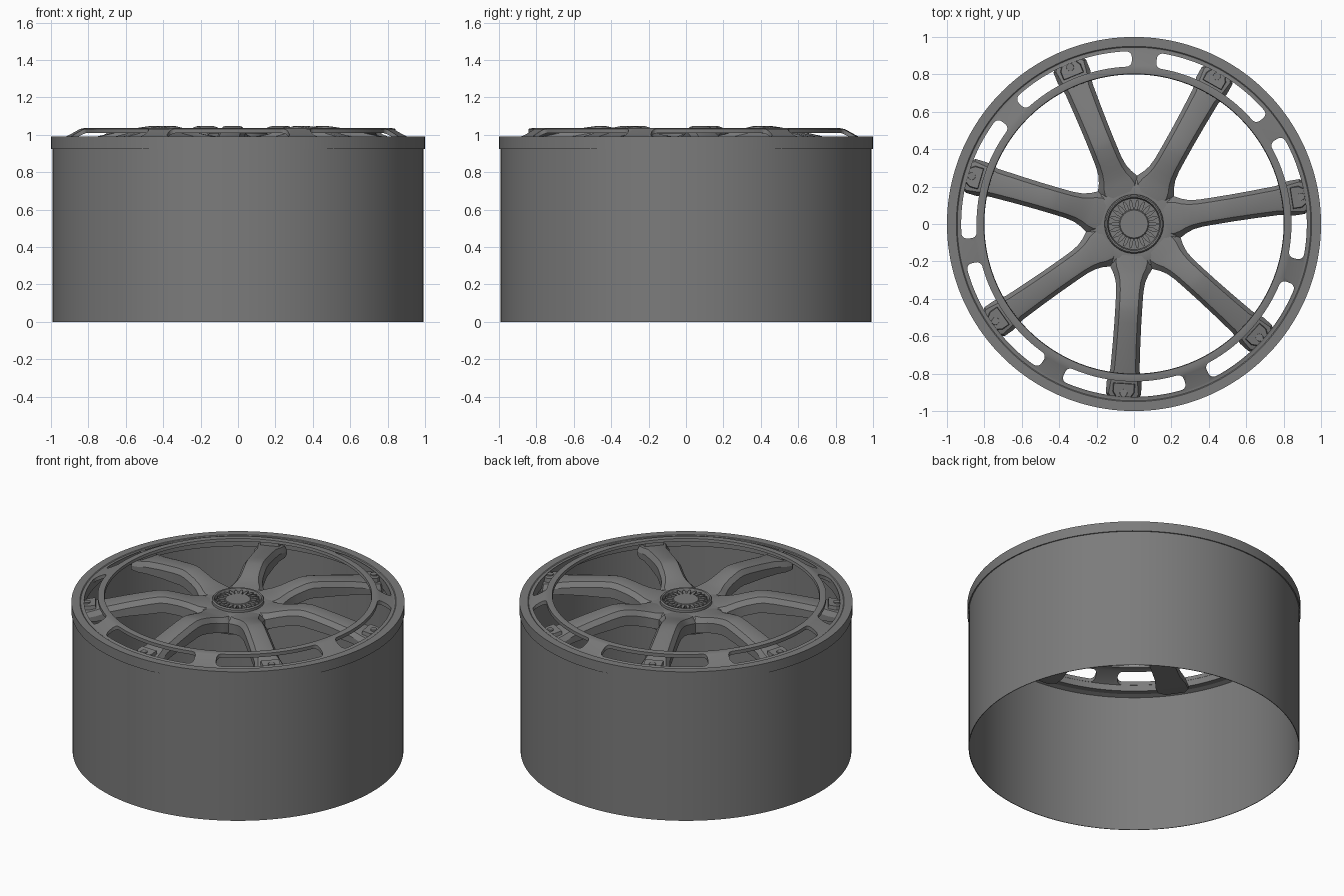
import bpy, bmesh
from math import sin, cos, pi, radians
from mathutils import Matrix

if "Cube" in bpy.data.objects:
    bpy.data.objects.remove(bpy.data.objects["Cube"])

N = 7
START = radians(9.3)
STEP = 2 * pi / N
DARK = bpy.data.materials.new("dark_grey")
DARK.diffuse_color = (.2, .2, .2, 1)
DARK.use_nodes = True
DARK.node_tree.nodes["Principled BSDF"].inputs["Base Color"].default_value = DARK.diffuse_color


def finish(bm, name, smooth=30):
    bmesh.ops.recalc_face_normals(bm, faces=bm.faces)
    me = bpy.data.meshes.new(name)
    bm.to_mesh(me)
    bm.free()
    me.materials.append(DARK)
    ob = bpy.data.objects.new(name, me)
    bpy.context.collection.objects.link(ob)
    bpy.ops.object.select_all(action='DESELECT')
    ob.select_set(True)
    bpy.context.view_layer.objects.active = ob
    if smooth:
        bpy.ops.object.shade_smooth_by_angle(angle=radians(smooth))
    return ob


def lathe(name, profile, seg=128):
    """Revolve a closed (r, z) profile around z."""
    bm = bmesh.new()
    rings = [[bm.verts.new((r * cos(2 * pi * i / seg), r * sin(2 * pi * i / seg), z))
              for r, z in profile] for i in range(seg)]
    n = len(profile)
    for i in range(seg):
        a, b = rings[i], rings[(i + 1) % seg]
        for j in range(n):
            k = (j + 1) % n
            bm.faces.new((a[j], a[k], b[k], b[j]))
    bmesh.ops.dissolve_degenerate(bm, dist=1e-5, edges=bm.edges)
    bmesh.ops.remove_doubles(bm, verts=bm.verts, dist=1e-5)
    return finish(bm, name)


def loft(bm, sections, mat):
    """Skin a list of equal-length point loops and cap both ends."""
    loops = [[bm.verts.new(mat @ Matrix.Translation(p).translation) for p in s] for s in sections]
    n = len(loops[0])
    for a, b in zip(loops, loops[1:]):
        for j in range(n):
            k = (j + 1) % n
            bm.faces.new((a[j], a[k], b[k], b[j]))
    bm.faces.new(loops[0])
    bm.faces.new(loops[-1])


def spin(k):
    return Matrix.Rotation(START + k * STEP, 4, 'Z')


# Open thin-walled barrel
lathe("barrel", [(.993, 0), (.993, .94), (.95, .94), (.95, .93), (.989, .915), (.989, 0)])

# Rim lip and sloped face ring
ring = lathe("rim_ring", [
    (1, .925), (1, .99), (.95, .99), (.945, .986), (.93, .986), (.85, 1.03), (.825, 1.035),
    (.803, 1.033), (.80, 1.015), (.84, 1.01), (.925, .965), (.925, .925)], 168)

# Rounded arc slots between the webs
bm = bmesh.new()
R0, R1, C, HALF = .842, .924, .03, radians(21.4)
for k in range(N):
    outline = []
    for rr, s in ((R1, 1), (R0, -1)):
        rc = rr - C * s
        ha = HALF - C / rc
        for end in (-1, 1):
            e = end * s
            for i in range(6):
                t = i / 5 * pi / 2 if end == 1 else (1 - i / 5) * pi / 2
                outline.append((rc + s * C * cos(t), e * (ha + C * sin(t) / rc)))
            if end == -1:
                for i in range(1, 24):
                    outline.append((rr, e * ha * (1 - 2 * i / 24)))
    loft(bm, [[(r * cos(a), r * sin(a), z) for r, a in outline] for z in (.9, 1.1)], spin(k))
cutter = finish(bm, "slot_cutter", 0)
cutter.hide_render = True
mod = ring.modifiers.new("slots", 'BOOLEAN')
mod.operation = 'DIFFERENCE'
mod.solver = 'EXACT'
mod.object = cutter
bpy.context.view_layer.objects.active = ring
bpy.ops.object.modifier_apply(modifier="slots")
bpy.data.objects.remove(cutter)

# Spokes: (radius, top z, top half width, bottom half width, depth)
path = [(.13, .985, .06, .085, .10), (.20, .994, .085, .115, .10), (.235, .998, .078, .112, .10),
        (.27, 1.006, .064, .093, .10), (.31, 1.017, .055, .079, .10),
        (.36, 1.031, .051, .073, .10), (.43, 1.046, .050, .072, .10), (.47, 1.048, .050, .072, .10),
        (.53, 1.04, .050, .072, .10), (.65, 1.018, .052, .074, .09), (.78, .99, .056, .078, .08),
        (.85, .972, .072, .094, .07), (.91, .958, .08, .094, .06), (.955, .945, .05, .06, .04)]
bm = bmesh.new()
for k in range(N):
    loft(bm, [[(r, -b, z - d), (r, -b, z - .035), (r, -t, z - .004), (r, -t * .7, z),
               (r, t * .7, z), (r, t, z - .004), (r, b, z - .035), (r, b, z - d)]
              for r, z, t, b, d in path], spin(k))
finish(bm, "spokes")

# Bolt pads and bolts at the spoke tips
bm = bmesh.new()
pad = [(.85, -.062), (.90, -.062), (.94, -.036), (.94, .036), (.90, .062), (.85, .062)]
for k in range(N):
    low = [(r, y, .94) for r, y in pad]
    top = [(.895 + (r - .895) * .88, y * .88, .992 - (r - .85) * .15) for r, y in pad]
    loft(bm, [low, top], spin(k))
finish(bm, "bolt_pads", 0)
bm = bmesh.new()
for k in range(N):
    bmesh.ops.create_cone(bm, cap_ends=True, segments=16, radius1=.023, radius2=.020, depth=.04,
                          matrix=spin(k) @ Matrix.Translation((.905, 0, .972)))
finish(bm, "bolts")

# Hub body
lathe("hub", [(0, .985), (.16, .990), (.20, .990), (.23, .98), (.25, .955), (.258, .92),
              (.258, .89), (0, .89)], 84)

# Centre cap: raised lip, dished floor, middle disc
lathe("cap_lip", [(.158, .98), (.157, 1.006), (.150, 1.014), (.142, 1.012), (.136, .998), (.136, .98)], 96)
lathe("cap_disc", [(0, 1.008), (.074, 1.008), (.08, 1.002), (.08, .98), (0, .98)], 64)

# Toothed ring of the cap
bm = bmesh.new()
T = 22
for k in range(T):
    m = Matrix.Rotation(2 * pi * k / T, 4, 'Z')
    loft(bm, [[(.078, -.008, z), (.105, -.010, z), (.130, -.004, z),
               (.130, .004, z), (.105, .010, z), (.078, .008, z)] for z in (.98, 1.006)], m)
finish(bm, "cap_teeth", 0)
